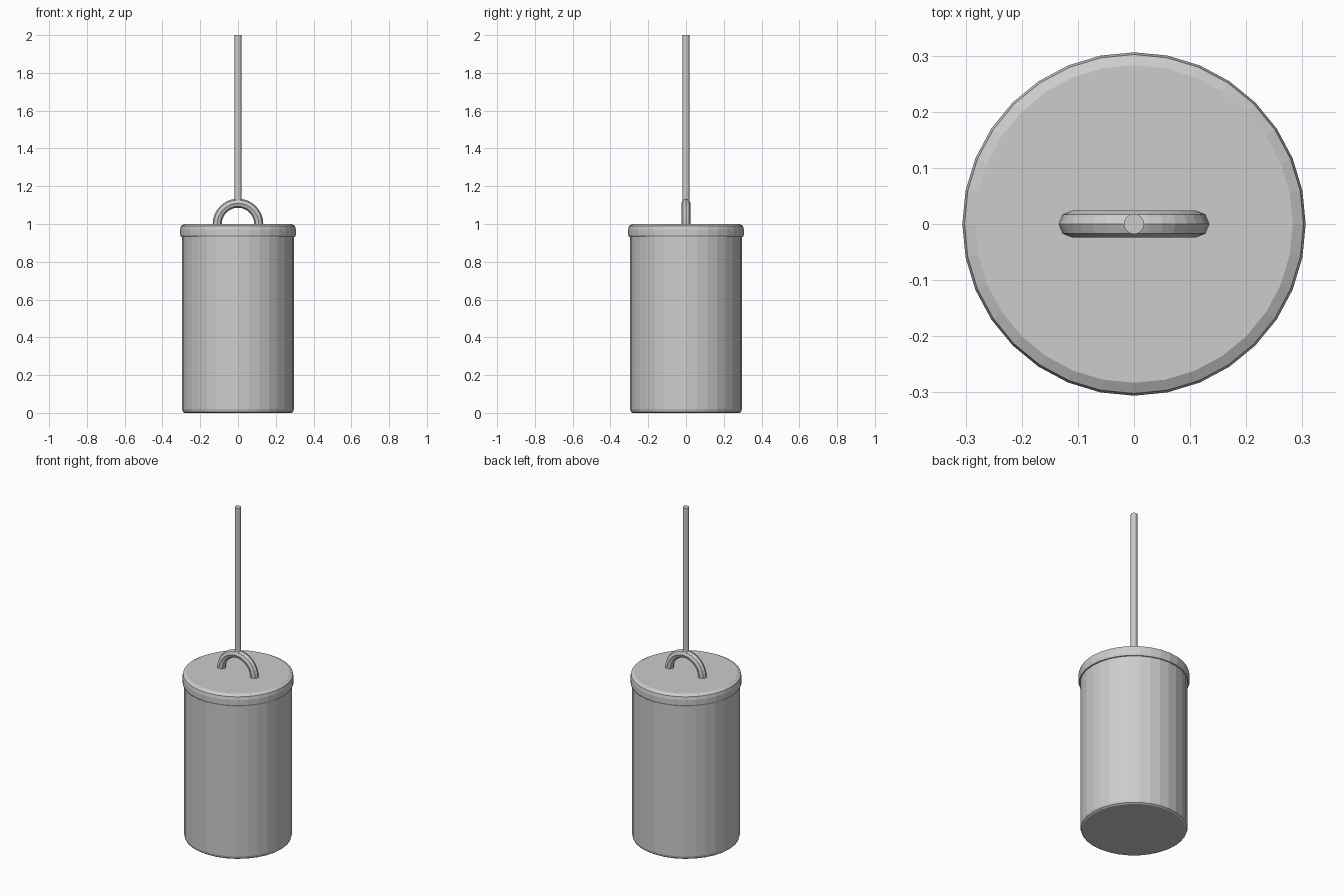
import bpy, bmesh, math

if "Cube" in bpy.data.objects:
    bpy.data.objects.remove(bpy.data.objects["Cube"])

grey = bpy.data.materials.new("light_grey")
grey.diffuse_color = (0.604, 0.604, 0.604, 1)
grey.use_nodes = True
grey.node_tree.nodes["Principled BSDF"].inputs["Base Color"].default_value = grey.diffuse_color


def finish(name, bm):
    bmesh.ops.recalc_face_normals(bm, faces=bm.faces)
    me = bpy.data.meshes.new(name)
    bm.to_mesh(me)
    bm.free()
    me.materials.append(grey)
    ob = bpy.data.objects.new(name, me)
    bpy.context.collection.objects.link(ob)
    return ob


def loft(name, rings):
    """Skin a list of vertex rings and cap both ends."""
    bm = bmesh.new()
    vs = [[bm.verts.new(p) for p in ring] for ring in rings]
    n = len(rings[0])
    for a, b in zip(vs, vs[1:]):
        for i in range(n):
            j = (i + 1) % n
            bm.faces.new((a[i], a[j], b[j], b[i]))
    bm.faces.new(vs[0][::-1])
    bm.faces.new(vs[-1])
    return finish(name, bm)


def lathe(name, profile, sides):
    """Turn (radius, height) points around the z axis."""
    angles = [math.tau * i / sides for i in range(sides)]
    return loft(name, [[(r * math.cos(a), r * math.sin(a), z) for a in angles]
                       for r, z in profile])


# Cylindrical body with a small bevel at the bottom
lathe("body", [(0.283, 0), (0.292, 0.006), (0.296, 0.02), (0.296, 0.95)], 32)

# Lid with rounded rim
lathe("lid", [(0.285, 0.93), (0.302, 0.932), (0.306, 0.942), (0.306, 0.972),
              (0.302, 0.99), (0.283, 1.0)], 32)

# Half-ring handle, its ends sunk slightly into the lid
major, minor, steps = 0.11, 0.024, 16
rings = []
for k in range(-1, steps + 2):
    t = math.pi * min(max(k, 0), steps) / steps
    drop = 0.01 if k in (-1, steps + 1) else 0
    ring = []
    for i in range(8):
        a = math.tau * i / 8
        r = major + minor * math.cos(a)
        ring.append((r * math.cos(t), minor * math.sin(a),
                     1.0 + r * math.sin(t) - drop))
    rings.append(ring)
loft("handle", rings)

# Hanging rod
lathe("rod", [(0.018, 1.11), (0.018, 2.0)], 16)
